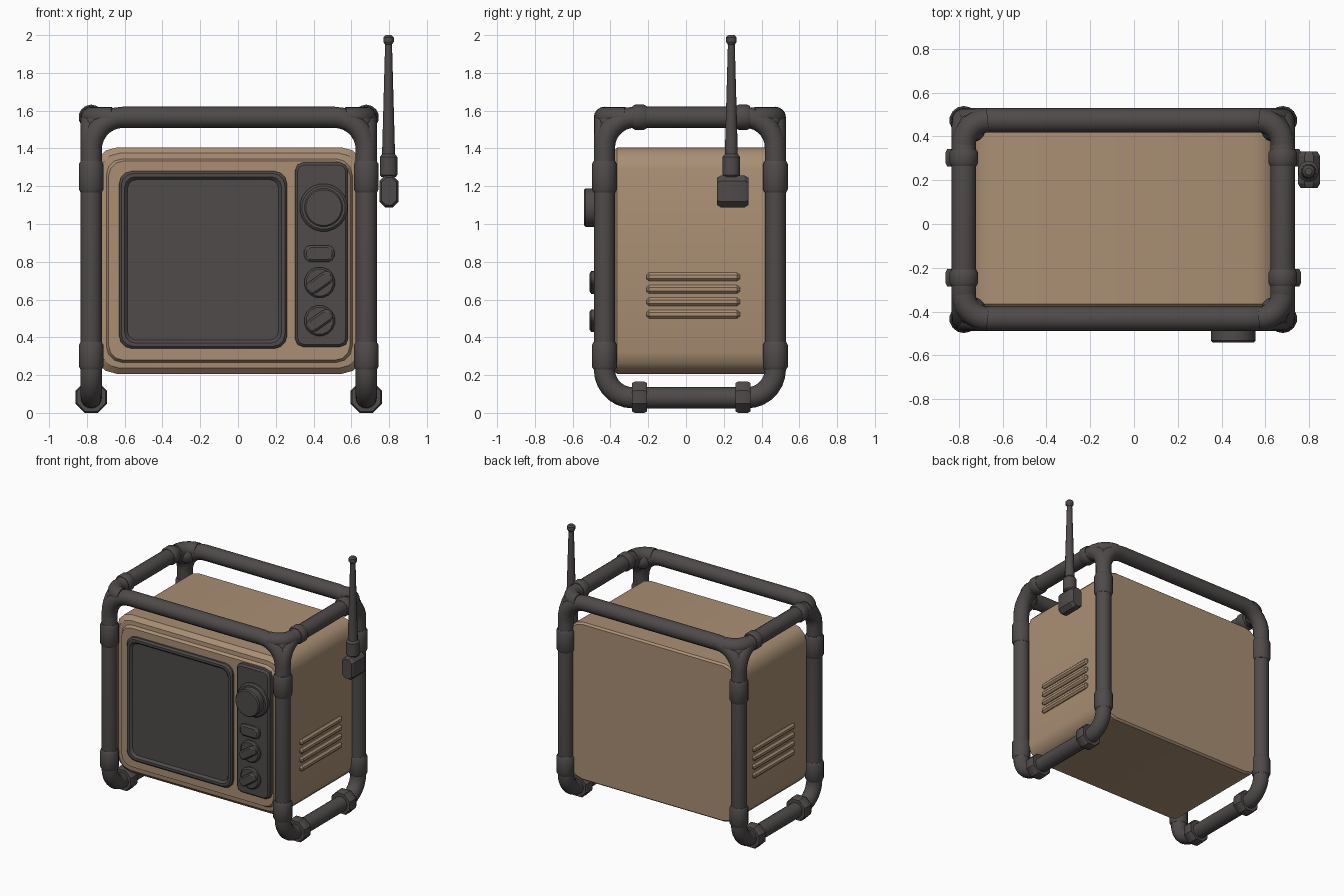
import bpy, bmesh, math
from mathutils import Vector

if "Cube" in bpy.data.objects:
    bpy.data.objects.remove(bpy.data.objects["Cube"])


def material(name, rgb):
    m = bpy.data.materials.new(name)
    m.diffuse_color = (*rgb, 1)
    m.use_nodes = True
    m.node_tree.nodes["Principled BSDF"].inputs["Base Color"].default_value = m.diffuse_color
    return m


TAN = material("tan casing", (0.40, 0.275, 0.175))
DARK = material("dark grey", (0.078, 0.069, 0.068))


def finish(name, bm, mat):
    bmesh.ops.recalc_face_normals(bm, faces=bm.faces)
    me = bpy.data.meshes.new(name)
    bm.to_mesh(me)
    bm.free()
    ob = bpy.data.objects.new(name, me)
    me.materials.append(mat)
    bpy.context.collection.objects.link(ob)
    return ob


def skin(name, rings, mat):
    """Bridge equal-sized rings of points and cap both ends."""
    bm = bmesh.new()
    vs = [[bm.verts.new(p) for p in ring] for ring in rings]
    n = len(vs[0])
    for a, b in zip(vs, vs[1:]):
        for i in range(n):
            j = (i + 1) % n
            bm.faces.new((a[i], a[j], b[j], b[i]))
    bm.faces.new(vs[0])
    bm.faces.new(vs[-1])
    return finish(name, bm, mat)


def lathe(name, profile, loc, axis, mat=DARK, sides=16):
    """Turn (radius, height) pairs round an axis through loc."""
    q = Vector((0, 0, 1)).rotation_difference(Vector(axis))
    rings = []
    for r, h in profile:
        ring = []
        for i in range(sides):
            a = 2 * math.pi * (i + 0.5) / sides
            ring.append(Vector(loc) + q @ Vector((r * math.cos(a), r * math.sin(a), h)))
        rings.append(ring)
    return skin(name, rings, mat)


def plate(name, x0, x1, z0, z1, r, steps, mat, seg=3):
    """Rounded rectangle facing -y, lofted through (inset x, inset z, y) steps."""
    rings = []
    for dx, dz, y in steps:
        ring = []
        rr = max(r - 0.5 * min(dx, dz), 0.01)
        corners = ((x1 - dx - rr, z1 - dz - rr), (x0 + dx + rr, z1 - dz - rr),
                   (x0 + dx + rr, z0 + dz + rr), (x1 - dx - rr, z0 + dz + rr))
        for k, (cx, cz) in enumerate(corners):
            for s in range(seg + 1):
                a = math.pi / 2 * (k + s / seg)
                ring.append((cx + rr * math.cos(a), y, cz + rr * math.sin(a)))
        rings.append(ring)
    return skin(name, rings, mat)


def bend(prev, corner, nxt, r, seg=7):
    """Points of a right-angled elbow."""
    c = Vector(corner)
    u = (Vector(prev) - c).normalized()
    v = (Vector(nxt) - c).normalized()
    o = c + (u + v) * r
    return [o - v * r * math.cos(t) - u * r * math.sin(t)
            for t in (math.pi / 2 * i / seg for i in range(seg + 1))]


def pipe(name, pts, closed=False, r=0.056):
    cu = bpy.data.curves.new(name, 'CURVE')
    cu.dimensions = '3D'
    cu.bevel_depth = r
    cu.bevel_resolution = 6
    cu.use_fill_caps = True
    sp = cu.splines.new('POLY')
    sp.points.add(len(pts) - 1)
    for p, co in zip(sp.points, pts):
        p.co = (*co, 1)
    sp.use_cyclic_u = closed
    tmp = bpy.data.objects.new(name + "_path", cu)
    bpy.context.collection.objects.link(tmp)
    me = bpy.data.meshes.new_from_object(tmp.evaluated_get(bpy.context.evaluated_depsgraph_get()))
    bpy.data.objects.remove(tmp)
    me.materials.clear()
    me.materials.append(DARK)
    ob = bpy.data.objects.new(name, me)
    bpy.context.collection.objects.link(ob)


# Casing with chamfered front edge and raised front plate
plate("casing", -0.757, 0.665, 0.207, 1.405, 0.115,
      [(0.012, 0.012, 0.465), (0, 0, 0.45), (0, 0, -0.365), (0.03, 0.03, -0.395),
       (0.06, 0.06, -0.398), (0.072, 0.072, -0.42)], TAN)

# Screen with raised rim
plate("screen", -0.63, 0.26, 0.34, 1.28, 0.07,
      [(0, 0, -0.40), (0, 0, -0.435), (0.012, 0.012, -0.447),
       (0.03, 0.03, -0.447), (0.045, 0.045, -0.43)], DARK)

# Control panel, button and dials
plate("control_panel", 0.303, 0.582, 0.35, 1.325, 0.04,
      [(0, 0, -0.40), (0, 0, -0.445), (0.012, 0.012, -0.458)], DARK, 2)
plate("button", 0.35, 0.51, 0.80, 0.887, 0.03,
      [(0, 0, -0.45), (0, 0, -0.475), (0.012, 0.012, -0.485)], DARK, 2)
lathe("tuning_dial", [(0.127, 0), (0.127, 0.025), (0.115, 0.035), (0.103, 0.035),
                      (0.103, 0.085), (0.095, 0.093)], (0.453, -0.447, 1.087), (0, -1, 0), sides=20)
for i, z in enumerate((0.69, 0.488)):
    lathe(f"small_dial_{i}", [(0.082, 0), (0.082, 0.02), (0.072, 0.03)],
          (0.432, -0.45, z), (0, -1, 0))
    grip = plate(f"dial_grip_{i}", -0.078, 0.078, -0.035, 0.035, 0.034,
                 [(0, 0, -0.47), (0, 0, -0.502), (0.01, 0.01, -0.51)], DARK)
    grip.location = (0.432, 0, z)
    grip.rotation_euler.y = -math.radians(35)

# Side vents
for side, x in (("left", -0.755), ("right", 0.663)):
    for i in range(4):
        lathe(f"{side}_vent_{i}", [(0.012, 0), (0.024, 0.015), (0.024, 0.48), (0.012, 0.495)],
              (x, -0.21, 0.522 + 0.066 * i), (0, 1, 0), TAN, 8)

# Tube frame
X, Y, TOP, LOW = (-0.777, 0.679), (-0.432, 0.473), 1.565, 0.08
for side, x in zip(("left", "right"), X):
    c = [(x, Y[0], LOW), (x, Y[0], TOP), (x, Y[1], TOP), (x, Y[1], LOW)]
    pts = []
    for i, r in enumerate((0.15, 0.16, 0.16, 0.15)):
        pts += bend(c[i - 1], c[i], c[(i + 1) % 4], r)
    pipe(side + "_tube_loop", pts, True)
for end, y in zip(("front", "back"), Y):
    a, b, c, d = (X[0], y, LOW), (X[0], y, TOP), (X[1], y, TOP), (X[1], y, LOW)
    pipe(end + "_top_tube", bend(a, b, c, 0.17) + bend(b, c, d, 0.17))
    # Corner elbows, with the hollow between the three tubes filled
    for side, x, ox in (("left", X[0], X[1]), ("right", X[1], X[0])):
        oy = Y[0] + Y[1] - y
        pipe(f"{end}_{side}_corner_elbow",
             bend((ox, y, TOP), (x, y, TOP), (x, oy, TOP), 0.11), r=0.055)
        sx, sy = math.copysign(0.035, ox - x), math.copysign(0.035, oy - y)
        ball = [(0.065 * math.sin(t) + 0.001, -0.065 * math.cos(t))
                for t in (math.pi * k / 8 for k in range(9))]
        lathe(f"{end}_{side}_corner_joint", ball, (x + sx, y + sy, TOP - 0.035), (0, 0, 1))


# Couplings on the tubes
def coupling(name, loc, axis, r, length, sides=14):
    h = length / 2
    lathe(name, [(0.05, -h), (r - 0.008, -h), (r, -h + 0.015), (r, h - 0.015),
                 (r - 0.008, h), (0.05, h)], loc, axis, sides=sides)


for side, x in zip(("left", "right"), X):
    for end, y, yc in (("front", Y[0], -0.246), ("back", Y[1], 0.302)):
        coupling(f"{side}_{end}_upper_coupling", (x, y, 1.25), (0, 0, 1), 0.066, 0.165)
        coupling(f"{side}_{end}_lower_coupling", (x, y, 0.302), (0, 0, 1), 0.066, 0.145)
        coupling(f"{side}_{end}_top_coupling", (x, yc, TOP), (0, 1, 0), 0.067, 0.075)
        coupling(f"{side}_{end}_foot", (x, yc, 0.083), (0, 1, 0), 0.0898, 0.08, 8)

# Antenna with bracket
bracket = plate("antenna_bracket", 0.748, 0.85, 1.088, 1.257, 0.03,
                [(0.012, 0.012, 0.165), (0, 0, 0.185), (0, 0, 0.31), (0.012, 0.012, 0.33)], DARK, 1)
lathe("antenna_rod", [(0.04, 0), (0.048, 0.01), (0.048, 0.105), (0.035, 0.12), (0.035, 0.14),
                      (0.019, 0.70), (0.029, 0.715), (0.029, 0.738), (0.016, 0.75)],
      (0.797, 0.24, 1.25), (0, 0, 1), sides=12)

# Smooth shading with sharp edges kept
bpy.ops.object.select_all(action='SELECT')
bpy.context.view_layer.objects.active = bracket
bpy.ops.object.shade_smooth_by_angle(angle=math.radians(32))
